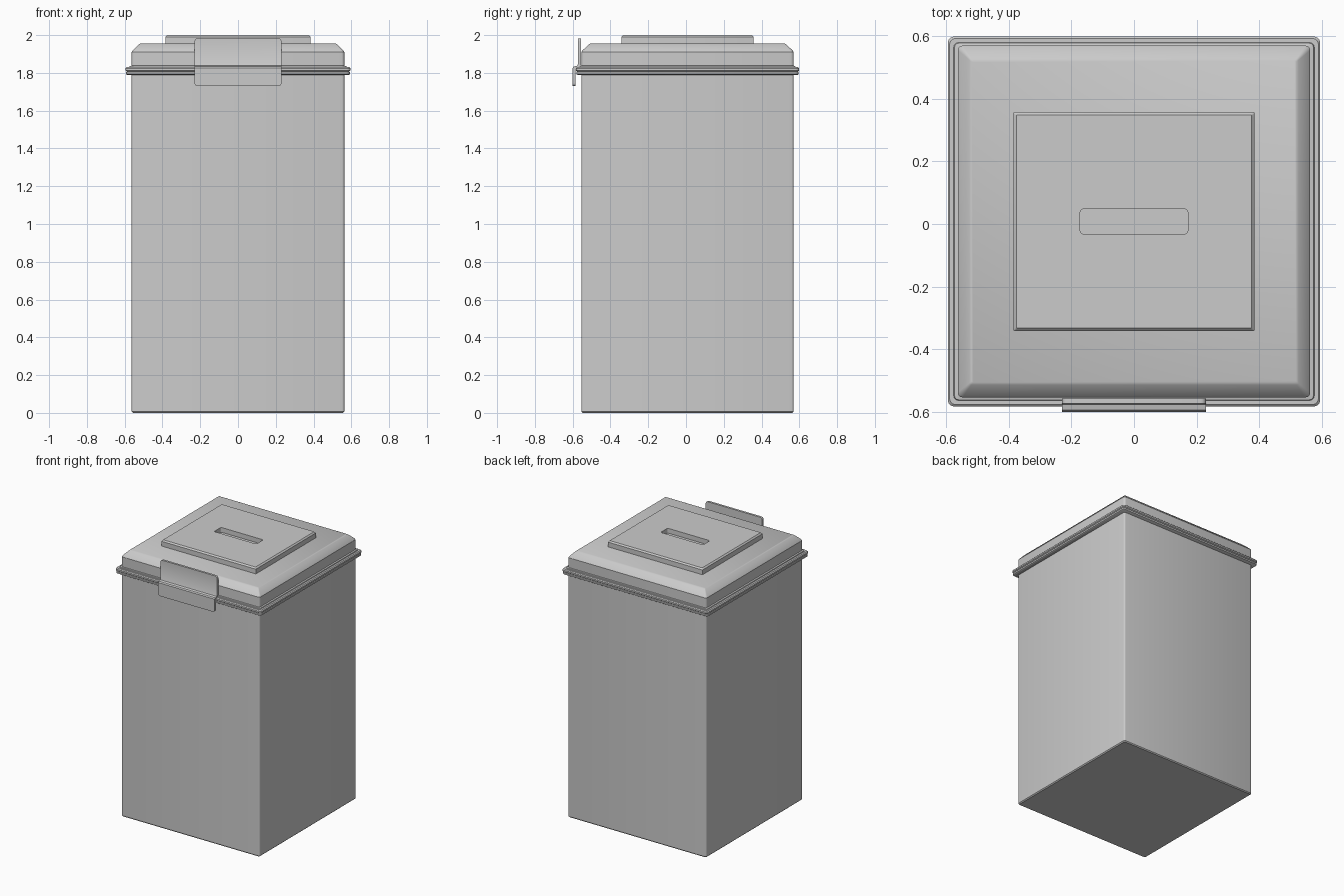
import bpy, bmesh, math

if "Cube" in bpy.data.objects:
    bpy.data.objects.remove(bpy.data.objects["Cube"])

CY = 0.008  # bin centre in y (the latch overhangs the front)


def finish(name, bm):
    bmesh.ops.recalc_face_normals(bm, faces=bm.faces[:])
    me = bpy.data.meshes.new(name)
    bm.to_mesh(me)
    bm.free()
    ob = bpy.data.objects.new(name, me)
    bpy.context.collection.objects.link(ob)
    return ob


def loft(name, rings, cy=CY, seg=3):
    """Stack rounded rectangles given as (half_x, half_y, z, corner_radius)."""
    bm = bmesh.new()
    loops = []
    for hx, hy, z, r in rings:
        loop = []
        for q, (sx, sy) in enumerate(((1, 1), (-1, 1), (-1, -1), (1, -1))):
            for i in range(seg + 1):
                a = math.pi / 2 * (q + i / seg)
                loop.append(bm.verts.new((sx * (hx - r) + r * math.cos(a),
                                          cy + sy * (hy - r) + r * math.sin(a), z)))
        loops.append(loop)
    n = len(loops[0])
    for a, b in zip(loops, loops[1:]):
        for i in range(n):
            bm.faces.new((a[i], a[(i + 1) % n], b[(i + 1) % n], b[i]))
    bm.faces.new(loops[0][::-1])
    bm.faces.new(loops[-1])
    return finish(name, bm)


# Tall square container with a thin lip
body = loft("body", [(.556, .556, 0, .008), (.563, .562, .007, .012),
                     (.563, .562, 1.79, .012)])
lip = loft("body_lip", [(.586, .582, 1.789, .015), (.592, .588, 1.793, .018),
                        (.592, .588, 1.804, .018), (.586, .582, 1.808, .015)])

# Lid: flange, short wall, sloped shoulder
lid = loft("lid", [(.58, .576, 1.806, .015), (.59, .586, 1.808, .018),
                   (.595, .591, 1.813, .02), (.595, .591, 1.824, .02),
                   (.589, .585, 1.83, .018), (.576, .572, 1.83, .015),
                   (.574, .570, 1.836, .015), (.563, .562, 1.838, .015),
                   (.563, .562, 1.91, .015), (.558, .557, 1.918, .014),
                   (.526, .522, 1.951, .006), (.518, .514, 1.955, .005)])

# Raised panel with a recessed slot
panel = loft("lid_panel", [(.385, .35, 1.95, .005), (.385, .35, 1.99, .005),
                           (.376, .341, 2.0, .004)])
cutter = loft("slot_cutter", [(.172, .04, 1.965, .01), (.172, .04, 2.05, .01)])
cutter.hide_render = True
cut = panel.modifiers.new("slot", 'BOOLEAN')
cut.operation, cut.object, cut.solver = 'DIFFERENCE', cutter, 'EXACT'
bpy.context.view_layer.objects.active = panel
panel.select_set(True)
bpy.ops.object.modifier_apply(modifier="slot")
bpy.data.objects.remove(cutter)

# Front latch: stepped sheet profile (y, z) extruded across x
profile = [(-.6, 1.73), (-.6, 1.826), (-.594, 1.834), (-.576, 1.838), (-.573, 1.844),
           (-.573, 1.983), (-.557, 1.983), (-.557, 1.832), (-.562, 1.825),
           (-.581, 1.82), (-.585, 1.814), (-.585, 1.73)]
bm = bmesh.new()
left, right = ([bm.verts.new((x, y, z)) for y, z in profile] for x in (-.23, .23))
m = len(profile)
for i in range(m):
    j = (i + 1) % m
    bm.faces.new((left[i], left[j], right[j], right[i]))
bm.faces.new(left[::-1])
bm.faces.new(right)
bm.normal_update()
corners = [e for e in bm.edges
           if abs(e.verts[0].co.z - e.verts[1].co.z) < 1e-5
           and abs(e.verts[0].co.x - e.verts[1].co.x) < 1e-5
           and (e.verts[0].co.z < 1.74 or e.verts[0].co.z > 1.97)]
bmesh.ops.bevel(bm, geom=corners, offset=.016, segments=4, profile=.5, affect='EDGES')
latch = finish("latch", bm)

# Smooth rounded corners, keep real edges sharp
for ob in (body, lip, lid, panel, latch):
    ob.select_set(True)
bpy.ops.object.shade_smooth_by_angle(angle=math.radians(32))
